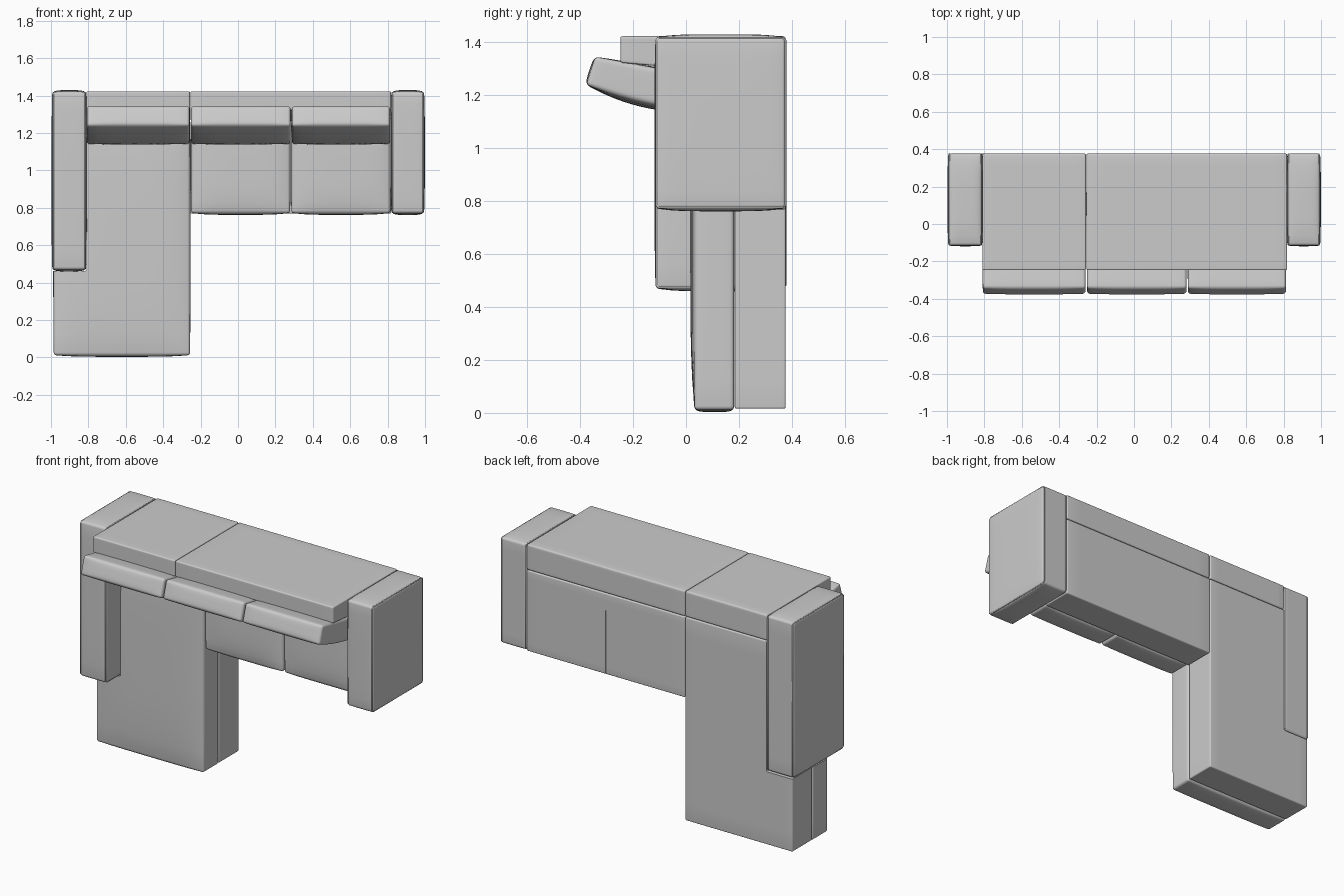
import bpy, bmesh, math
from mathutils import Vector

if "Cube" in bpy.data.objects:
    bpy.data.objects.remove(bpy.data.objects["Cube"])

N = 18      # grid segments per side of each soft box
K = 3       # segments used by each rounded edge


def finish(obj):
    bpy.ops.object.select_all(action='DESELECT')
    obj.select_set(True)
    bpy.context.view_layer.objects.active = obj
    bpy.ops.object.shade_smooth_by_angle(angle=math.radians(35))
    return obj


def soft_box(name, lo, hi, r=0.01, bulge=(0, 0, 0), warp=None):
    """Rounded box whose x/z faces and -y face are stuffed outwards by bulge."""
    lo, hi = Vector(lo), Vector(hi)
    c, h = (lo + hi) / 2, (hi - lo) / 2
    bm = bmesh.new()
    bmesh.ops.create_cube(bm, size=2)
    bmesh.ops.subdivide_edges(bm, edges=bm.edges[:], cuts=N - 1, use_grid_fill=True)

    def place(t, half):
        i = round((t + 1) / 2 * N)
        if i <= K:
            return -half + r * i / K
        if i >= N - K:
            return half - r * (N - i) / K
        return (half - r) * (2 * (i - K) / (N - 2 * K) - 1)

    for v in bm.verts:
        p = Vector([place(v.co[a], h[a]) for a in range(3)])
        inner = Vector([max(-(h[a] - r), min(h[a] - r, p[a])) for a in range(3)])
        d = p - inner
        if d.length > 1e-7:
            p = inner + d.normalized() * r
        u = [p[a] / h[a] for a in range(3)]
        for a in range(3):
            if a == 1 and u[1] > 0:
                continue
            e, f = u[(a + 1) % 3], u[(a + 2) % 3]
            p[a] += bulge[a] * u[a] * (1 - e ** 4) * (1 - f ** 4)
        v.co = warp(p, h) if warp else p + c
    bmesh.ops.recalc_face_normals(bm, faces=bm.faces[:])
    me = bpy.data.meshes.new(name)
    bm.to_mesh(me)
    bm.free()
    obj = bpy.data.objects.new(name, me)
    bpy.context.collection.objects.link(obj)
    return finish(obj)


def piping(name, pts, radius=0.004, cyclic=True):
    cu = bpy.data.curves.new(name, 'CURVE')
    cu.dimensions = '3D'
    cu.bevel_depth = radius
    cu.bevel_resolution = 2
    s = cu.splines.new('POLY')
    s.points.add(len(pts) - 1)
    for q, p in zip(s.points, pts):
        q.co = (*p, 1)
    s.use_cyclic_u = cyclic
    obj = bpy.data.objects.new(name, cu)
    bpy.context.collection.objects.link(obj)


def notch(obj, lo, hi):
    """Cut away the corner that an arm occupies."""
    cutter = soft_box("cutter", lo, hi, 0.01)
    m = obj.modifiers.new("notch", 'BOOLEAN')
    m.object = cutter
    m.solver = 'EXACT'
    bpy.context.view_layer.objects.active = obj
    bpy.ops.object.modifier_apply(modifier=m.name)
    bpy.data.objects.remove(cutter)
    finish(obj)


FLOOR = 0.376

# Arms with piped side panels
for side, x0, x1, z0 in (("left", -0.993, -0.812, 0.47), ("right", 0.82, 0.995, 0.772)):
    y0, z1 = -0.115, 1.418
    soft_box(side + "_arm", (x0, y0, z0), (x1, FLOOR, z1), 0.014, (0.004, 0.004, 0.011))
    for tag, x in (("outer", x0 + 0.006), ("inner", x1 - 0.006)):
        a, b, c, d = y0 + 0.003, FLOOR - 0.001, z0 + 0.003, z1 - 0.003
        g = 0.01
        piping(f"{side}_arm_{tag}_piping",
               [(x, a + g, c), (x, b - g, c), (x, b, c + g), (x, b, d - g),
                (x, b - g, d), (x, a + g, d), (x, a, d - g), (x, a, c + g)])

# Chaise base and cushion, notched around the left arm
base = soft_box("chaise_base", (-0.985, 0.184, 0.016), (-0.257, FLOOR, 1.262), 0.007)
cushion = soft_box("chaise_cushion", (-0.985, 0.032, 0.012), (-0.257, 0.182, 1.29), 0.014,
                   (0.003, 0.016, 0.009))
for part in (base, cushion):
    notch(part, (-1.2, -0.3, 0.462), (-0.81, 0.6, 1.6))

# Seat base with its underside seam
soft_box("seat_base", (-0.254, 0.184, 0.768), (0.818, FLOOR, 1.262), 0.007)
piping("underside_seam", [(0.282, FLOOR, 0.772), (0.282, FLOOR, 1.16)], 0.0015, False)

# Seat cushions
for name, x0, x1 in (("left", -0.25, 0.278), ("right", 0.286, 0.814)):
    soft_box(name + "_seat_cushion", (x0, 0.036, 0.772), (x1, 0.182, 1.29), 0.014,
             (0.003, 0.014, 0.01))

# Backrest: two upright panels, thicker towards the floor
for name, x0, x1 in (("left", -0.811, -0.257), ("right", -0.254, 0.818)):
    def lean(p, h, xc=(x0 + x1) / 2):
        s = (p.y + h.y) / (2 * h.y)
        t = (p.z + h.z) / (2 * h.z)
        front = 1.322 - 0.058 * s
        return Vector((xc + p.x, -0.247 + s * (FLOOR + 0.247), front + t * (1.422 - front)))
    soft_box(name + "_backrest", (x0, -0.247, 1.28), (x1, FLOOR, 1.42), 0.009, (0, 0, 0), lean)

# Loose back pillows, tilted with bellied and faintly creased fronts
for name, x0, x1 in (("left", -0.808, -0.26), ("middle", -0.25, 0.28), ("right", 0.289, 0.812)):
    def tilt(p, h, xc=(x0 + x1) / 2):
        s = (p.y + h.y) / (2 * h.y)
        t = (p.z + h.z) / (2 * h.z)
        u = max(-1, min(1, p.x / h.x))
        sag = 0.11 * s * (1 - s) * (1 - 0.5 * u ** 4)
        crease = 0.002 * math.sin(19 * u + 3 * s) * s * (1 - s) * 4 * (1 - u * u)
        back = Vector((-0.342 + 0.377 * s, 1.344 - 0.07 * s))
        front = Vector((-0.376 + 0.411 * s, 1.238 - 0.098 * s - sag + crease))
        q = front.lerp(back, t)
        return Vector((xc + p.x, q.x, q.y))
    soft_box(name + "_back_pillow", (x0, -0.2, -0.06), (x1, 0.2, 0.06), 0.014,
             (0.002, 0.006, 0.003), tilt)
